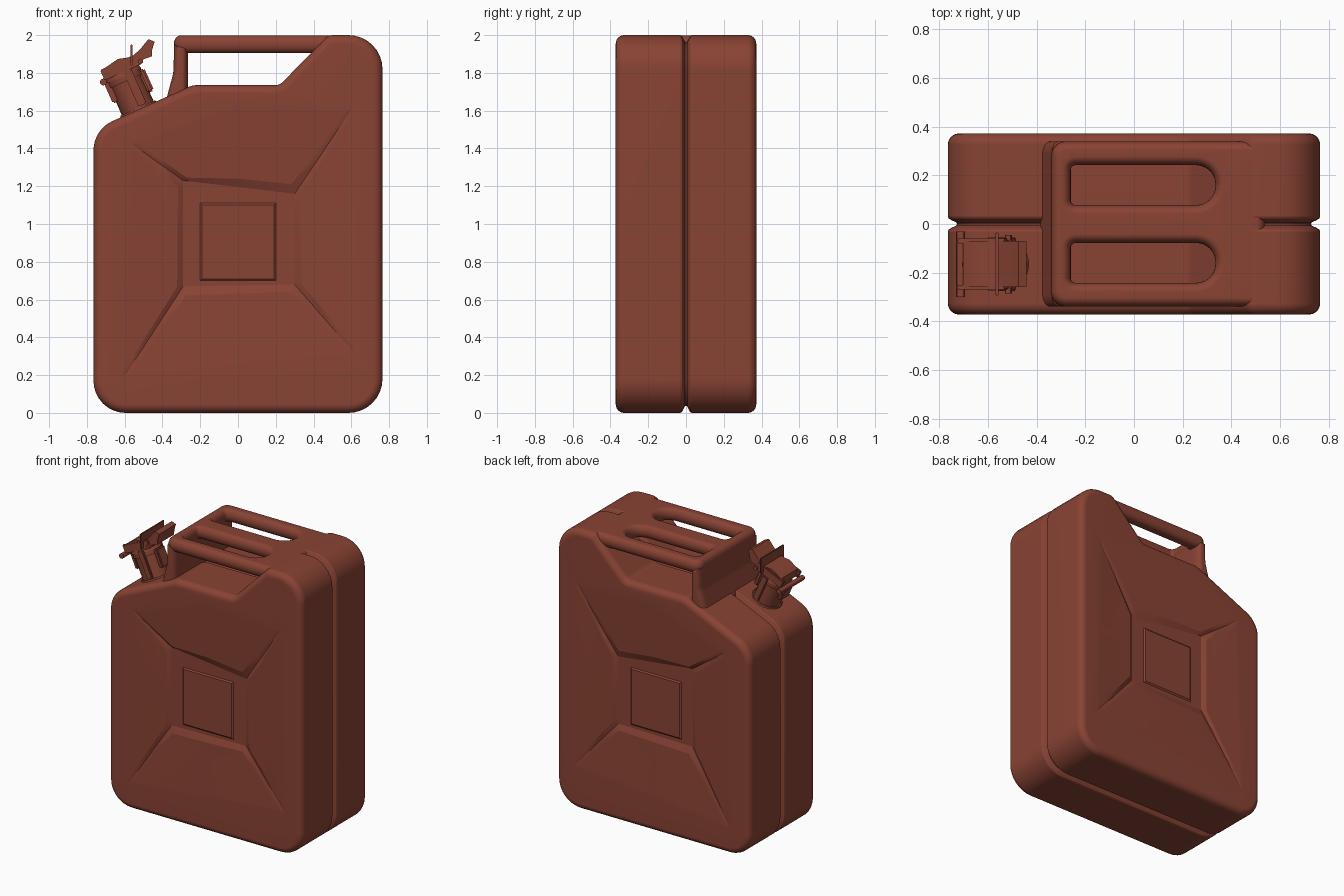
import bpy, bmesh, math
from mathutils import Vector, Matrix

if "Cube" in bpy.data.objects:
    bpy.data.objects.remove(bpy.data.objects["Cube"])

mat = bpy.data.materials.new("rust_red_paint")
mat.diffuse_color = (0.25, 0.056, 0.034, 1)
mat.use_nodes = True
mat.node_tree.nodes["Principled BSDF"].inputs["Base Color"].default_value = mat.diffuse_color


def finish(name, bm, angle=30, weighted=False):
    bmesh.ops.recalc_face_normals(bm, faces=bm.faces[:])
    me = bpy.data.meshes.new(name)
    bm.to_mesh(me)
    bm.free()
    me.materials.append(mat)
    ob = bpy.data.objects.new(name, me)
    bpy.context.collection.objects.link(ob)
    bpy.ops.object.select_all(action='DESELECT')
    ob.select_set(True)
    bpy.context.view_layer.objects.active = ob
    bpy.ops.object.shade_smooth_by_angle(angle=math.radians(angle))
    if weighted:
        m = ob.modifiers.new("weighted", 'WEIGHTED_NORMAL')
        m.keep_sharp = True
    return ob


def fillet(corners, seg=8):
    """Counter-clockwise (x, y, radius) corners to a rounded outline."""
    out = []
    for i, (x, y, r) in enumerate(corners):
        p = Vector((x, y))
        a = (Vector(corners[i - 1][:2]) - p).normalized()
        b = (Vector(corners[(i + 1) % len(corners)][:2]) - p).normalized()
        half = a.angle(b) / 2
        if r == 0 or half > 1.55:
            out.append(p)
            continue
        t = r / math.tan(half)
        c = p + (a + b).normalized() * r / math.sin(half)
        v0, v1 = p + a * t - c, p + b * t - c
        sweep = v0.angle(v1)
        for k in range(seg + 1):
            f = k / seg
            v = (v0 * math.sin((1 - f) * sweep) + v1 * math.sin(f * sweep)) / math.sin(sweep)
            out.append(c + v)
    return out


def inset(pts, d):
    res = []
    for i, p in enumerate(pts):
        e0 = (p - pts[i - 1]).normalized()
        e1 = (pts[(i + 1) % len(pts)] - p).normalized()
        n0, n1 = Vector((-e0.y, e0.x)), Vector((-e1.y, e1.x))
        res.append(p + (n0 + n1) * d / max(0.3, 1 + n0.dot(n1)))
    return res


def bridge(bm, r0, r1):
    n = len(r0)
    for i in range(n):
        bm.faces.new((r0[i], r0[(i + 1) % n], r1[(i + 1) % n], r1[i]))


def loop_edges(bm, ring):
    es = []
    for i, v in enumerate(ring):
        w = ring[(i + 1) % len(ring)]
        es.append(bm.edges.get((v, w)) or bm.edges.new((v, w)))
    return es


def loft(bm, pts, levels, place, sign=1):
    rings = [[bm.verts.new(place(p, h)) for p in inset(pts, sign * d)] for h, d in levels]
    for a, b in zip(rings, rings[1:]):
        bridge(bm, a, b)
    return rings[0], rings[-1]


def fill(bm, rings):
    es = [e for r in rings for e in loop_edges(bm, r)]
    bmesh.ops.triangle_fill(bm, use_beauty=True, edges=es)


def round_levels(lo, hi, r, rz, mid=(), steps=6):
    """Heights and insets of a slab with rounded rims."""
    q = [math.pi / 2 * k / steps for k in range(steps + 1)]
    up = [(hi - rz + rz * math.sin(t), r * (1 - math.cos(t))) for t in q]
    down = [(lo + rz - rz * math.sin(t), r * (1 - math.cos(t))) for t in reversed(q)]
    return down + list(mid) + up


def side(p, h):
    return (p.x, h, p.y)


def flat(p, h):
    return (p.x, p.y, h)


# can body: outline lofted through y, with a seam groove in the middle
outline = fillet([(-0.765, 0, 0.17), (0.765, 0, 0.18), (0.765, 2, 0.18), (0.48, 2, 0.06),
                  (0.22, 1.735, 0.06), (-0.24, 1.735, 0.1), (-0.765, 1.5, 0.17)])
D = 0.372
half_groove = [(-0.03, 0), (-0.022, 0.004), (-0.014, 0.018), (-0.007, 0.034)]
groove = half_groove + [(0, 0.038)] + [(-h, d) for h, d in reversed(half_groove)]
bm = bmesh.new()
ends = loft(bm, outline, round_levels(-D, D, 0.045, 0.045, groove), side)


# pressed panels on both broad sides, split by diagonal valleys
def frame(quad, w, arch=0):
    """Quad with an extra point either side of each corner and at mid-side."""
    pts = []
    for i, c in enumerate(quad):
        a, b = Vector(c), Vector(quad[(i + 1) % 4])
        d = (b - a).normalized() * w
        pts += [a, a + d, (a + b) / 2 + Vector((0, arch if i == 2 else 0)), b - d]
    return pts


outer = frame([(-0.61, 0.18), (0.63, 0.30), (0.61, 1.62), (-0.57, 1.43)], 0.03, 0.12)
inner = frame([(-0.29, 0.67), (0.30, 0.68), (0.30, 1.16), (-0.29, 1.23)], 0.05)
plate = frame([(-0.2, 0.70), (0.2, 0.70), (0.2, 1.11), (-0.2, 1.11)], 0.05)
plate_top = frame([(-0.19, 0.71), (0.19, 0.71), (0.19, 1.10), (-0.19, 1.10)], 0.05)


def panel_ring(f):
    pts = [a.lerp(b, f) for a, b in zip(outer, inner)]
    return [(p, D - (0.003 + 0.032 * f if i % 4 == 0 else 0.02 * f)) for i, p in enumerate(pts)]


def level(pts, y):
    return [(p, y) for p in pts]


for s, end in ((-1, ends[0]), (1, ends[1])):
    shapes = [level(outer, D)] + [panel_ring(f) for f in (0.06, 0.35, 0.65, 0.9)]
    shapes += [level(inner, D - 0.036), level(plate, D - 0.036), level(plate_top, D - 0.028)]
    rings = [[bm.verts.new((p.x, s * y, p.y)) for p, y in shape] for shape in shapes]
    fill(bm, [end, rings[0]])
    for a, b in zip(rings, rings[1:]):
        bridge(bm, a, b)
    bm.faces.new(rings[-1])
finish("can_body", bm, 17, True)

# three-bar handle: a rounded slab with two slots
bm = bmesh.new()
levels = round_levels(1.905, 1.998, 0.036, 0.0465)
levels.pop(6)
slab = fillet([(-0.34, -0.34, 0.06), (0.54, -0.34, 0.05), (0.54, 0.34, 0.05), (-0.34, 0.34, 0.06)], 5)
caps = [loft(bm, slab, levels, flat)]
for c in (-0.16, 0.16):
    slot = fillet([(-0.26, c - 0.082, 0.02), (0.335, c - 0.082, 0.08),
                   (0.335, c + 0.082, 0.08), (-0.26, c + 0.082, 0.02)])
    caps.append(loft(bm, slot, levels, flat, -1))
for k in (0, 1):
    fill(bm, [c[k] for c in caps])
finish("handle_bars", bm, 40, True)

# handle leg: wide upright plate at the spout end
bm = bmesh.new()
leg = fillet([(-0.265, 1.66, 0), (-0.265, 1.95, 0), (-0.338, 1.95, 0),
              (-0.342, 1.80, 0.2), (-0.385, 1.64, 0)], 5)
for ring in loft(bm, leg, round_levels(-0.34, 0.34, 0.03, 0.05), side):
    fill(bm, [ring])
finish("handle_leg", bm, 35, True)

# spout and closure, built upright and then tilted
tilt = Matrix.Translation((-0.525, -0.165, 1.60)) @ Matrix.Rotation(math.radians(-24), 4, 'Y')


def cyl(name, r0, r1, z0, z1, axis='Z', at=(0, 0, 0), seg=28):
    bm = bmesh.new()
    m = Matrix.Translation((0, 0, (z0 + z1) / 2))
    if axis == 'Y':
        m = Matrix.Rotation(math.pi / 2, 4, 'X') @ m
    bmesh.ops.create_cone(bm, cap_ends=True, segments=seg, radius1=r0, radius2=r1,
                          depth=z1 - z0, matrix=tilt @ Matrix.Translation(at) @ m)
    finish(name, bm)


def box(name, size, at, turn=0):
    bm = bmesh.new()
    bmesh.ops.create_cube(bm, size=1, matrix=tilt @ Matrix.Translation(at)
                          @ Matrix.Rotation(math.radians(turn), 4, 'Y') @ Matrix.Diagonal((*size, 1)))
    bmesh.ops.bevel(bm, geom=bm.edges[:], offset=min(size) * 0.25, segments=2, affect='EDGES')
    finish(name, bm)


cyl("spout_flange", 0.122, 0.10, -0.03, 0.015)
cyl("spout_neck", 0.093, 0.09, -0.05, 0.19)
cyl("spout_rim", 0.1, 0.1, 0.17, 0.20)
cyl("spout_lid", 0.104, 0.09, 0.20, 0.245)
cyl("hinge_pin", 0.018, 0.018, -0.135, 0.135, 'Y', (-0.11, 0, 0.215), 12)
cyl("lever_pin", 0.014, 0.014, -0.12, 0.12, 'Y', (0.115, 0, 0.235), 12)
for s, word in ((-1, "front"), (1, "back")):
    box("clamp_arm_" + word, (0.045, 0.02, 0.20), (0.03, s * 0.1, 0.12))
    box("lever_cheek_" + word, (0.22, 0.02, 0.06), (0.01, s * 0.095, 0.25))
box("hinge_lug", (0.03, 0.10, 0.12), (-0.095, 0, 0.15))
box("catch_lug", (0.035, 0.09, 0.13), (0.1, 0, 0.13))
box("locking_bar", (0.012, 0.26, 0.11), (0.085, 0, 0.285), 24)

# lever: bent strip with a flared thumb end
strip = [Vector(p) for p in [(-0.09, 0.24), (0.1, 0.24), (0.18, 0.235), (0.195, 0.265), (0.225, 0.30),
                             (0.20, 0.325), (0.14, 0.295), (0.08, 0.275), (0.01, 0.295), (-0.07, 0.28)]]
bm = bmesh.new()
for ring in loft(bm, strip, [(-0.095, 0), (0.095, 0)], side):
    fill(bm, [ring])
bm.transform(tilt)
finish("closure_lever", bm)
